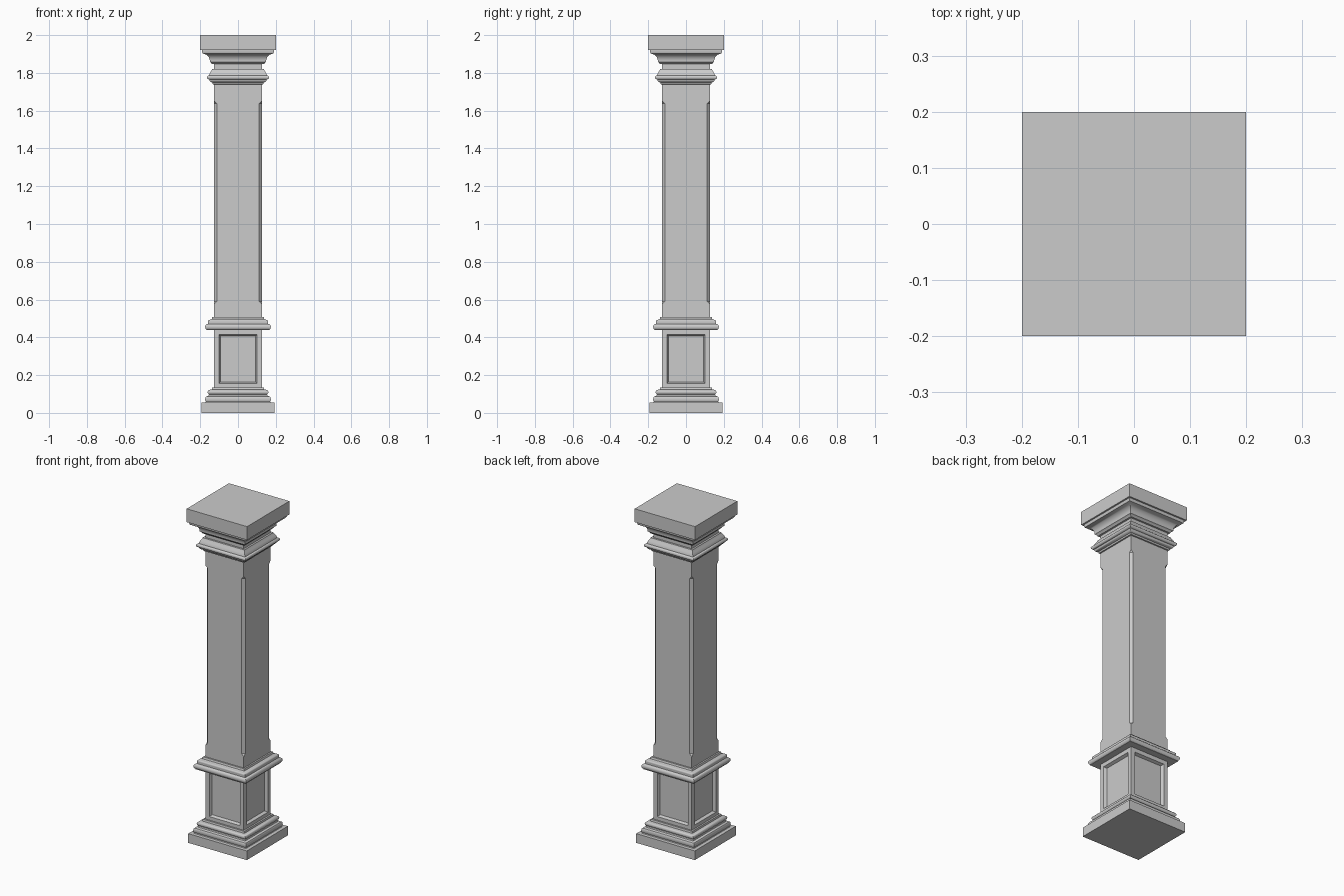
import bpy, bmesh
from math import sin, cos, radians

if "Cube" in bpy.data.objects:
    bpy.data.objects.remove(bpy.data.objects["Cube"])


def finish(name, bm):
    bmesh.ops.remove_doubles(bm, verts=bm.verts, dist=1e-5)
    bmesh.ops.recalc_face_normals(bm, faces=bm.faces)
    mesh = bpy.data.meshes.new(name)
    bm.to_mesh(mesh)
    bm.free()
    ob = bpy.data.objects.new(name, mesh)
    bpy.context.collection.objects.link(ob)
    bpy.ops.object.select_all(action='DESELECT')
    ob.select_set(True)
    bpy.context.view_layer.objects.active = ob
    bpy.ops.object.shade_smooth_by_angle(angle=radians(32))
    return ob


def loft(name, rings):
    """Join rings of points bottom to top and cap both ends."""
    bm = bmesh.new()
    loops = [[bm.verts.new(p) for p in ring] for ring in rings]
    for a, b in zip(loops, loops[1:]):
        for i in range(len(a)):
            j = (i + 1) % len(a)
            bm.faces.new((a[i], a[j], b[j], b[i]))
    bm.faces.new(loops[0])
    bm.faces.new(loops[-1])
    return finish(name, bm)


def moulding(name, profile):
    """Square moulding from (half width, height) points."""
    return loft(name, [[(-r, -r, z), (r, -r, z), (r, r, z), (-r, r, z)]
                       for r, z in profile])


def arc(r, z, rr, rz, a0, a1, n=6):
    """Elliptical profile arc about (r, z), angles in degrees."""
    return [(r + rr * cos(radians(a0 + (a1 - a0) * i / n)),
             z + rz * sin(radians(a0 + (a1 - a0) * i / n))) for i in range(n + 1)]


W = 0.127  # half width of shaft and pedestal

# Plinth and base mouldings
moulding("plinth", [(0.194, 0), (0.194, 0.055)])
moulding("base_moulding",
         [(0.173, 0.055)] + arc(0.167, 0.072, 0.007, 0.015, -60, 90)
         + [(0.157, 0.090), (0.155, 0.097)]
         + arc(0.150, 0.110, 0.011, 0.012, -80, 90)
         + [(0.139, 0.124), (0.137, 0.135), (W - 0.002, 0.135)])

# Pedestal with a recessed panel on each side
bm = bmesh.new()
bmesh.ops.create_cube(bm, size=1)
for v in bm.verts:
    v.co = (v.co.x * 2 * W, v.co.y * 2 * W, 0.13 if v.co.z < 0 else 0.44)
bm.normal_update()
sides = [f for f in bm.faces if abs(f.normal.z) < 0.5]
bmesh.ops.inset_individual(bm, faces=sides, thickness=0.037)
bmesh.ops.inset_individual(bm, faces=sides, thickness=0.010, depth=-0.017)
finish("pedestal", bm)

# Pedestal cap
moulding("pedestal_cap",
         [(W - 0.002, 0.438), (0.167, 0.438)]
         + arc(0.160, 0.455, 0.014, 0.016, -65, 90)
         + [(0.160, 0.474)] + arc(0.152, 0.483, 0.008, 0.009, -20, 90)
         + [(0.143, 0.494), (0.139, 0.497), (0.136, 0.508), (W - 0.002, 0.508)])

# Shaft with stopped chamfers on its corners
shaft = []
for z, c in ((0.50, 0), (0.575, 0), (0.590, 0.015),
             (1.638, 0.015), (1.653, 0), (1.745, 0)):
    i = W - c
    shaft.append([(-i, -W, z), (i, -W, z), (W, -i, z), (W, i, z),
                  (i, W, z), (-i, W, z), (-W, i, z), (-W, -i, z)])
loft("shaft", shaft)

# Neck ring, neck and flared capital
moulding("neck_ring",
         [(W - 0.002, 1.738), (0.134, 1.740), (0.136, 1.749), (0.145, 1.752),
          (0.150, 1.757), (0.152, 1.764)]
         + arc(0.153, 1.776, 0.011, 0.011, -80, 90)
         + [(0.152, 1.792), (0.147, 1.803), (0.140, 1.813), (0.138, 1.820),
            (W - 0.002, 1.820)])
moulding("neck", [(W, 1.735), (W, 1.86)])
moulding("capital",
         [(W - 0.002, 1.846), (0.138, 1.846), (0.143, 1.854), (0.149, 1.858)]
         + arc(0.182, 1.861, 0.033, 0.039, 175, 100)
         + [(0.187, 1.903), (0.190, 1.910), (0.190, 1.921)])

# Top slab
moulding("abacus", [(0.2, 1.92), (0.2, 2.0)])
